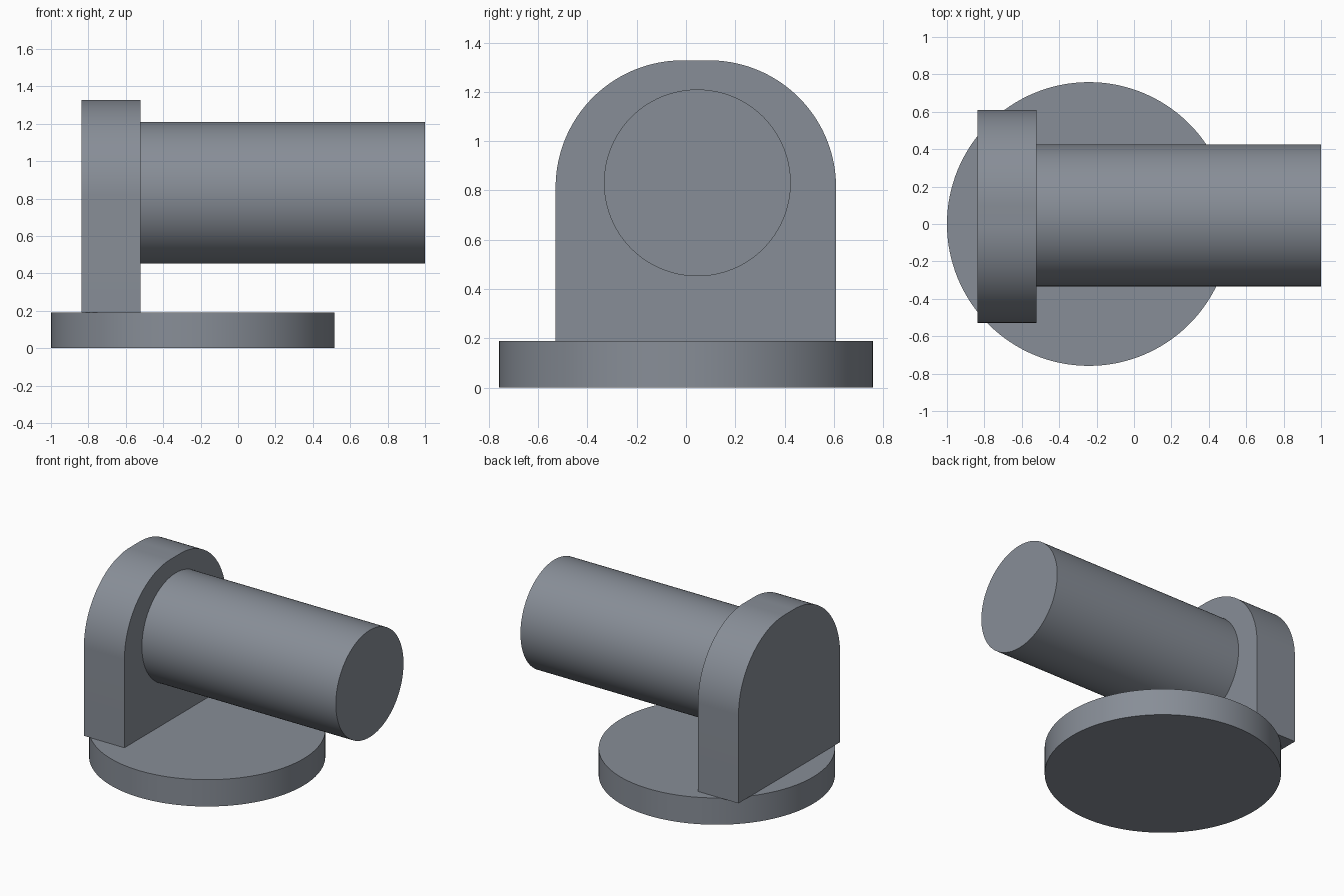
import bpy, bmesh
from math import sin, cos, pi

if "Cube" in bpy.data.objects:
    bpy.data.objects.remove(bpy.data.objects["Cube"])

# Dark blue-grey finish shared by all parts
steel = bpy.data.materials.new("steel")
steel.diffuse_color = (0.245, 0.27, 0.31, 1)
steel.use_nodes = True
steel.node_tree.nodes["Principled BSDF"].inputs["Base Color"].default_value = steel.diffuse_color


def finish(obj):
    """Smooth the curved walls, keep the rims sharp, add the finish."""
    bpy.ops.object.select_all(action='DESELECT')
    bpy.context.view_layer.objects.active = obj
    obj.select_set(True)
    bpy.ops.object.shade_smooth_by_angle(angle=0.5)
    obj.data.materials.append(steel)


def extrude_profile(name, points, offset):
    """Make a closed solid by sweeping a planar outline along offset."""
    bm = bmesh.new()
    face = bm.faces.new([bm.verts.new(p) for p in points])
    swept = bmesh.ops.extrude_face_region(bm, geom=[face], use_keep_orig=True)["geom"]
    verts = [v for v in swept if isinstance(v, bmesh.types.BMVert)]
    bmesh.ops.translate(bm, verts=verts, vec=offset)
    bmesh.ops.recalc_face_normals(bm, faces=bm.faces)
    mesh = bpy.data.meshes.new(name)
    bm.to_mesh(mesh)
    bm.free()
    obj = bpy.data.objects.new(name, mesh)
    bpy.context.collection.objects.link(obj)
    finish(obj)


def cylinder(name, radius, depth, location, rotation=(0, 0, 0)):
    bpy.ops.mesh.primitive_cylinder_add(vertices=128, radius=radius, depth=depth,
                                        location=location, rotation=rotation)
    obj = bpy.context.object
    obj.name = name
    finish(obj)


# Round base disc
BASE_TOP = 0.19
cylinder("base_disc", 0.7585, BASE_TOP, (-0.2415, 0, BASE_TOP / 2))

# Upright plate with two large rounded top corners
X0, X1 = -0.838, -0.52
YC, HALF, TOP, R = 0.04, 0.569, 1.328, 0.515
STEPS = 40
right = [(HALF, BASE_TOP)] + [
    (HALF - R + R * cos(a), TOP - R + R * sin(a))
    for a in (pi / 2 * i / STEPS for i in range(STEPS + 1))]
outline = right + [(-y, z) for y, z in reversed(right)]
extrude_profile("upright_plate", [(X0, YC + y, z) for y, z in outline], (X1 - X0, 0, 0))

# Horizontal barrel projecting from the plate
cylinder("barrel", 0.379, 1 - X1, ((1 + X1) / 2, 0.046, 0.831), (0, pi / 2, 0))
